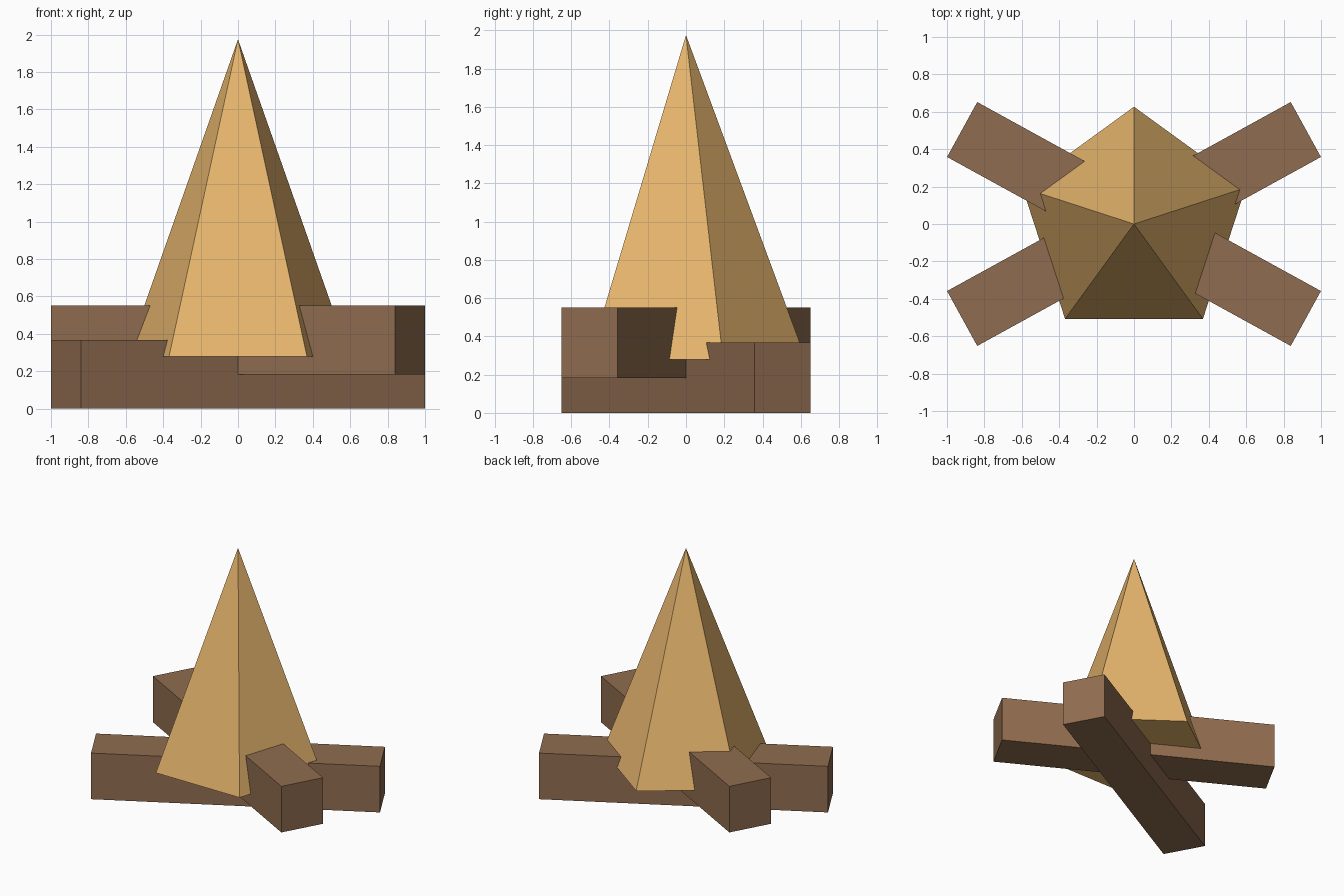
import bpy, bmesh, math
from mathutils import Matrix

if "Cube" in bpy.data.objects:
    bpy.data.objects.remove(bpy.data.objects["Cube"])


def material(name, rgb):
    m = bpy.data.materials.new(name)
    m.diffuse_color = (*rgb, 1)
    m.use_nodes = True
    m.node_tree.nodes["Principled BSDF"].inputs["Base Color"].default_value = m.diffuse_color
    return m


wood = material("brown wood", (0.28, 0.152, 0.08))
flame = material("amber flame", (0.83, 0.485, 0.16))


def finish(name, bm, mat):
    mesh = bpy.data.meshes.new(name)
    bm.to_mesh(mesh)
    bm.free()
    mesh.materials.append(mat)
    bpy.context.collection.objects.link(bpy.data.objects.new(name, mesh))


# Two crossed logs, the upper one notched half its height into the lower
LENGTH, WIDTH, HEIGHT, ANGLE = 2.097, 0.335, 0.367, math.radians(28.8)
for name, z, side in (("lower_log", 0, 1), ("upper_log", HEIGHT / 2, -1)):
    bm = bmesh.new()
    place = (Matrix.Translation((0, 0, z + HEIGHT / 2))
             @ Matrix.Rotation(side * ANGLE, 4, 'Z')
             @ Matrix.Diagonal((LENGTH, WIDTH, HEIGHT, 1)))
    bmesh.ops.create_cube(bm, size=1, matrix=place)
    finish(name, bm, wood)

# Five-sided flame with one corner pointing to the back
BASE, TIP, RADIUS = 0.28, 1.975, 0.627
bm = bmesh.new()
ring = [bm.verts.new((RADIUS * math.cos(a), RADIUS * math.sin(a), BASE))
        for a in (math.radians(90 + 72 * i) for i in range(5))]
tip = bm.verts.new((0, 0, TIP))
bm.faces.new(ring[::-1])
for i in range(5):
    bm.faces.new((ring[i], ring[(i + 1) % 5], tip))
finish("flame", bm, flame)
